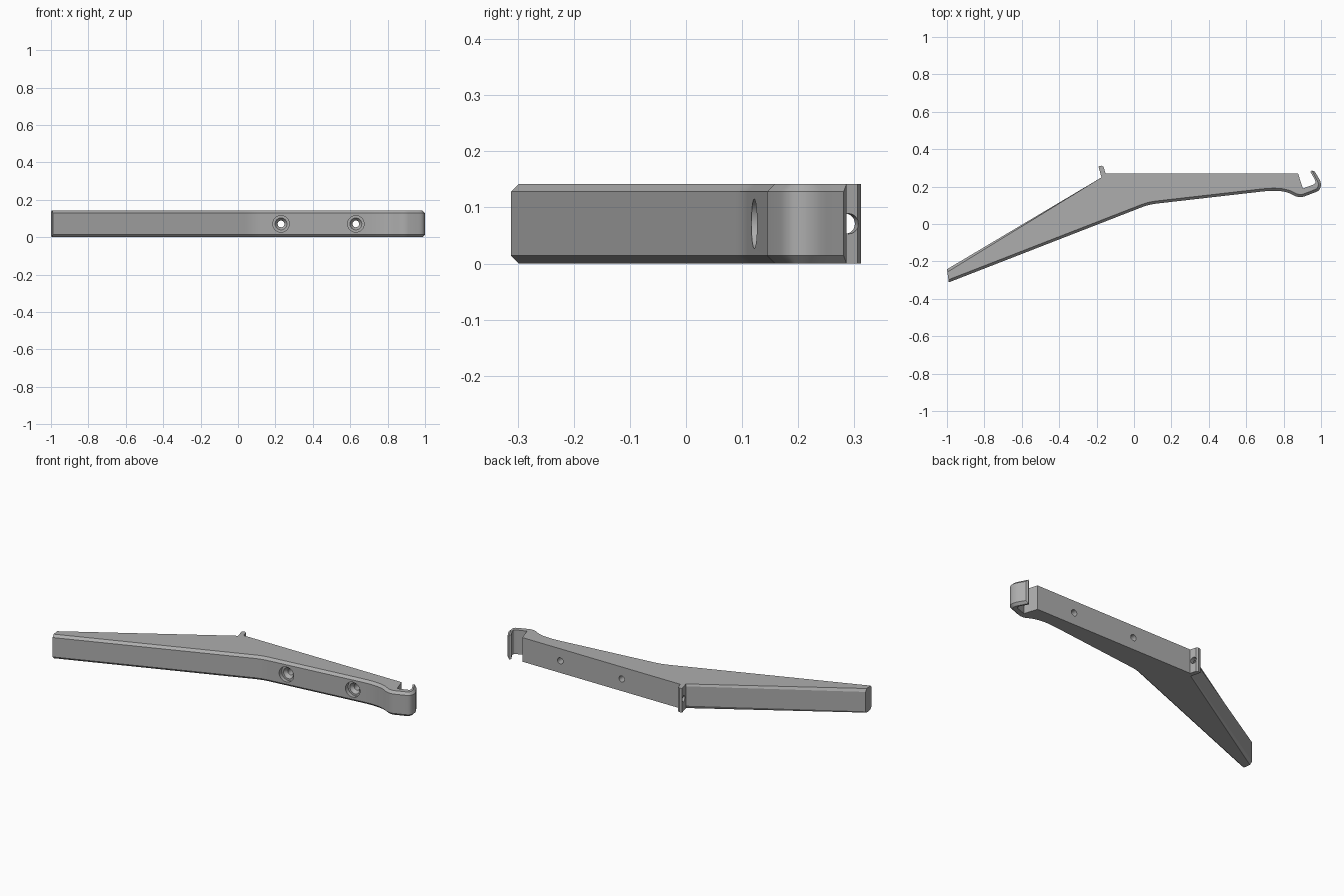
import bpy
import bmesh
import math
from mathutils import Vector

HEIGHT = 0.142
CHAMFER = 0.014

cube = bpy.data.objects.get("Cube")
if cube:
    bpy.data.objects.remove(cube, do_unlink=True)

grey = bpy.data.materials.new("satin grey")
grey.use_nodes = True
colour = (0.42, 0.42, 0.42, 1)
grey.diffuse_color = colour
grey.node_tree.nodes["Principled BSDF"].inputs["Base Color"].default_value = colour


def arc(start, control, end, steps=6):
    """Quadratic curve through a corner, as a list of points."""
    a, b, c = Vector(start), Vector(control), Vector(end)
    ts = [i / steps for i in range(steps + 1)]
    return [a * (1 - t) ** 2 + b * 2 * t * (1 - t) + c * t * t for t in ts]


def link(name, bm):
    mesh = bpy.data.meshes.new(name)
    bmesh.ops.recalc_face_normals(bm, faces=bm.faces)
    bm.to_mesh(mesh)
    bm.free()
    mesh.materials.append(grey)
    obj = bpy.data.objects.new(name, mesh)
    bpy.context.collection.objects.link(obj)
    return obj


# Outer outline: long front run, then round the hook to its lip (chamfered)
front = [Vector((-0.99, -0.312))]
front += arc((0.03, 0.085), (0.075, 0.104), (0.12, 0.109))
front += arc((0.68, 0.173), (0.78, 0.185), (0.83, 0.165))
front += arc((0.86, 0.15), (0.885, 0.14), (0.91, 0.147))
front += arc((0.965, 0.168), (0.99, 0.176), (0.995, 0.19), 4)
front += arc((1.0, 0.205), (1.0, 0.23), (0.985, 0.25), 4)
front += [Vector((0.966, 0.281))]
# Inside of the hook, slot and flat mounting face
inner = [Vector((0.952, 0.286)), Vector((0.943, 0.279))]
inner += arc((0.966, 0.239), (0.978, 0.215), (0.955, 0.209), 5)
inner += [Vector(p) for p in ((0.903, 0.19), (0.877, 0.27), (-0.152, 0.27))]
# End tab, then the sloping back edge down to the tip (chamfered)
tab = [Vector(p) for p in ((-0.163, 0.306), (-0.175, 0.312), (-0.19, 0.308), (-0.174, 0.249))]
back = [Vector((-1.0, -0.242))]
outline = front + inner + tab + back

# Extruded body
bm = bmesh.new()
rings = [[bm.verts.new((p.x, p.y, z)) for p in outline] for z in (0, HEIGHT)]
count = len(outline)
for ring in rings:
    bm.faces.new(ring)
for i in range(count):
    j = (i + 1) % count
    bm.faces.new((rings[0][i], rings[0][j], rings[1][j], rings[1][i]))
bmesh.ops.recalc_face_normals(bm, faces=bm.faces)
chamfered = list(range(len(front) - 1)) + [count - 2]
edges = [bm.edges.get((ring[i], ring[i + 1])) for ring in rings for i in chamfered]
bmesh.ops.bevel(bm, geom=edges, offset=CHAMFER, offset_type='OFFSET',
                segments=1, affect='EDGES', clamp_overlap=False)
arm = link("bracket_arm", bm)


def drill(name, sections, origin, direction):
    """Cut a turned hole; sections are (distance along axis, radius)."""
    bm = bmesh.new()
    sides = 32
    loops = []
    for d, r in sections:
        loops.append([bm.verts.new((r * math.cos(a), r * math.sin(a), d))
                      for a in (math.tau * k / sides for k in range(sides))])
    for a, b in zip(loops, loops[1:]):
        for k in range(sides):
            n = (k + 1) % sides
            bm.faces.new((a[k], a[n], b[n], b[k]))
    bm.faces.new(loops[0])
    bm.faces.new(loops[-1])
    cutter = link(name, bm)
    cutter.rotation_euler = Vector(direction).to_track_quat('Z', 'Y').to_euler()
    cutter.location = origin
    cutter.hide_render = True
    mod = arm.modifiers.new(name, 'BOOLEAN')
    mod.operation = 'DIFFERENCE'
    mod.solver = 'EXACT'
    mod.object = cutter
    bpy.context.view_layer.objects.active = arm
    bpy.ops.object.modifier_apply(modifier=name)
    bpy.data.objects.remove(cutter, do_unlink=True)


# Countersunk screw holes through the mounting part
for x, face in ((0.23, 0.121), (0.63, 0.167)):
    drill("screw_hole", ((-0.1, 0.044), (0.02, 0.044), (0.02, 0.032), (0.04, 0.018), (0.3, 0.018)),
          (x, face, HEIGHT / 2), (0, 1, 0))

# Small hole through the end tab
drill("tab_hole", ((-0.03, 0.018), (0.03, 0.018)),
      (-0.17, 0.287, HEIGHT / 2), (0.97, 0.25, 0))

# Smooth curves, crisp chamfers
bpy.ops.object.select_all(action='DESELECT')
arm.select_set(True)
bpy.context.view_layer.objects.active = arm
bpy.ops.object.shade_smooth_by_angle(angle=math.radians(25))
